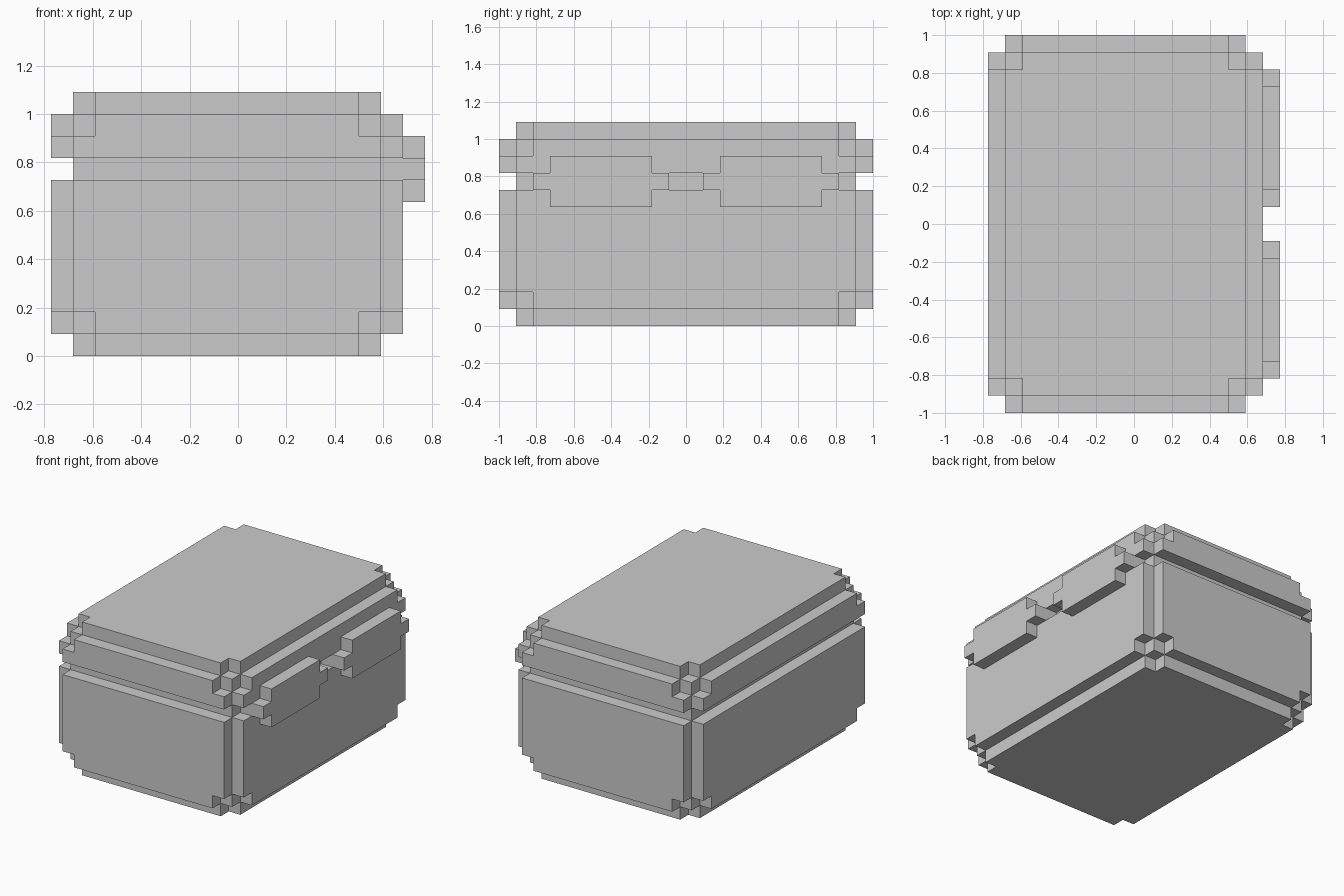
import bpy, bmesh
from mathutils import Vector

if "Cube" in bpy.data.objects:
    bpy.data.objects.remove(bpy.data.objects["Cube"])

U = 1 / 11                                   # one block
NX, NY, NZ = 16, 22, 12                      # body size in blocks
ORIGIN = Vector((-8.5, -11, 0))              # the latches add one block on +x
DIRS = [Vector(d) for d in ((1, 0, 0), (-1, 0, 0), (0, 1, 0),
                            (0, -1, 0), (0, 0, 1), (0, 0, -1))]


def box(x0, x1, y0, y1, z0, z1):
    """Set of block cells in a range."""
    return {(x, y, z) for x in range(x0, x1)
            for y in range(y0, y1) for z in range(z0, z1)}


def build(name, cells):
    """Outer skin of the blocks, flat areas merged into single faces."""
    bm = bmesh.new()
    for c in cells:
        for d in DIRS:
            if tuple(int(a + b) for a, b in zip(c, d)) in cells:
                continue
            u = Vector((d.y, d.z, d.x))
            v = d.cross(u)
            mid = Vector(c) + Vector((.5, .5, .5)) + d / 2
            corners = [mid + (u * s + v * t) / 2
                       for s, t in ((-1, -1), (1, -1), (1, 1), (-1, 1))]
            bm.faces.new([bm.verts.new((p + ORIGIN) * U) for p in corners])
    bmesh.ops.remove_doubles(bm, verts=bm.verts, dist=U / 100)
    bmesh.ops.dissolve_limit(bm, angle_limit=0.01, verts=bm.verts, edges=bm.edges)
    bmesh.ops.recalc_face_normals(bm, faces=bm.faces)
    me = bpy.data.meshes.new(name)
    bm.to_mesh(me)
    bm.free()
    bpy.context.collection.objects.link(bpy.data.objects.new(name, me))


def keep(c):
    """Stepped edges and corners: depth below each outer side decides."""
    depth = [min(i, n - 1 - i) for i, n in zip(c, (NX, NY, NZ))]
    return depth.count(0) <= 1 and sum(depth) >= 3


# stepped chest body and lid
rounded = {c for c in box(0, NX, 0, NY, 0, NZ) if keep(c)}
build("chest_base", {c for c in rounded if c[2] < 8})
build("chest_lid", {c for c in rounded if c[2] >= 9})

# recessed seam between them
build("seam_band", box(1, NX - 1, 1, NY - 1, 8, 9))

# pair of clasps on the right side, with a thin arm at each end
for name, y in (("clasp_near", 2), ("clasp_far", 12)):
    plate = box(NX, NX + 1, y + 1, y + 7, 7, 10)
    arms = box(NX - 1, NX + 1, y, y + 8, 8, 9)
    build(name, plate | arms)
